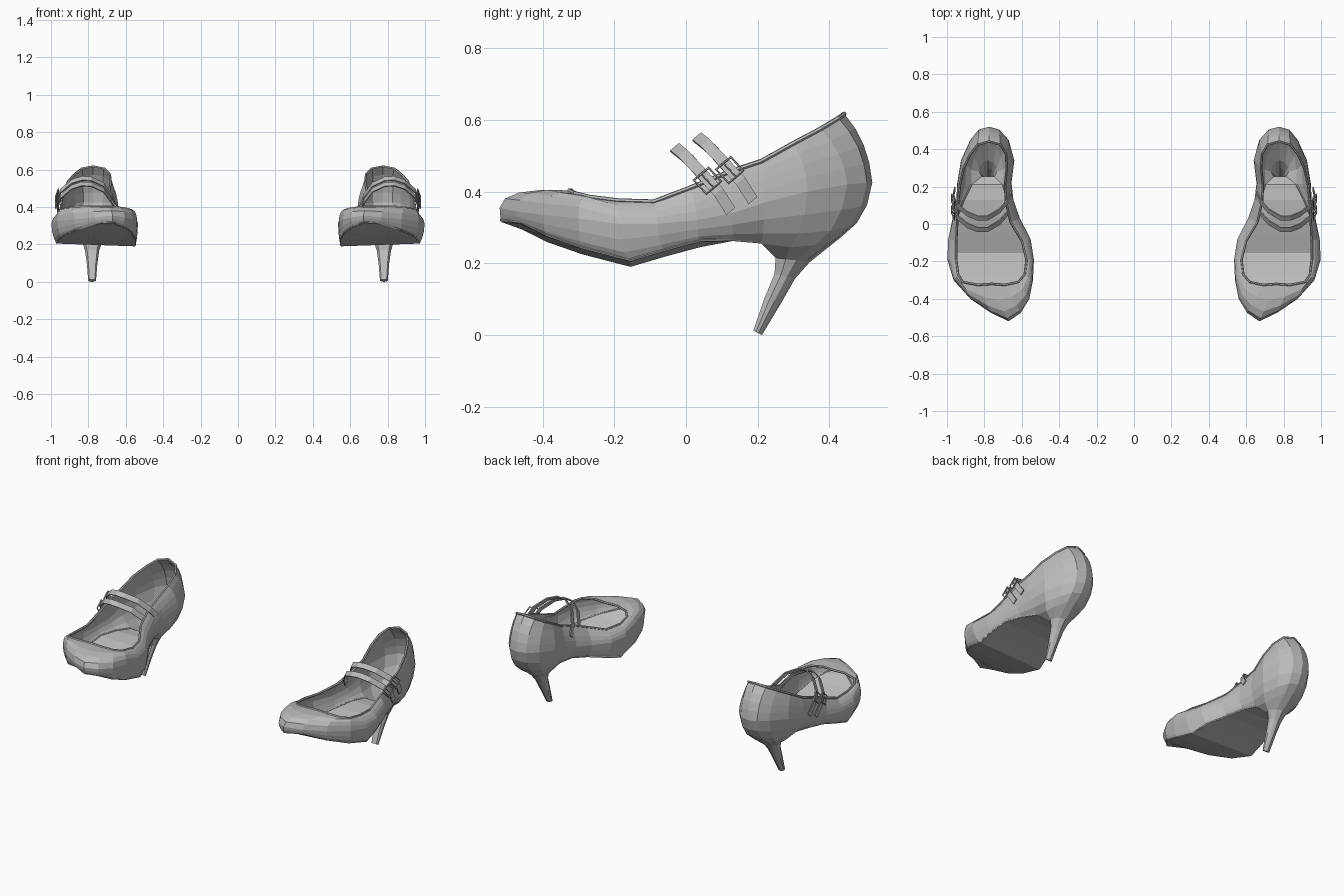
import bpy, bmesh
from mathutils import Vector

cube = bpy.data.objects.get("Cube")
if cube:
    bpy.data.objects.remove(cube, do_unlink=True)

grey = bpy.data.materials.new("grey leather")
grey.use_nodes = True
COLOR = (0.5, 0.5, 0.5, 1)
grey.diffuse_color = COLOR
grey.node_tree.nodes["Principled BSDF"].inputs["Base Color"].default_value = COLOR

# Stations from toe to heel: y, inner x, outer x, z
SOLE = [(-.515, .67, .67, .315), (-.46, .62, .76, .295), (-.39, .57, .865, .26),
        (-.29, .55, .945, .225), (-.155, .55, .97, .19), (-.06, .575, .965, .218),
        (.04, .635, .945, .245), (.13, .675, .91, .262), (.21, .7, .87, .255),
        (.29, .695, .875, .245), (.36, .705, .86, .25), (.415, .735, .825, .265),
        (.435, .78, .78, .275)]
WIDEST = [(-.52, .67, .67, .355), (-.475, .605, .765, .345), (-.4, .56, .875, .335),
          (-.3, .54, .965, .325), (-.19, .535, .998, .31), (-.08, .553, .993, .31),
          (.03, .61, .97, .32), (.13, .645, .95, .34), (.22, .655, .945, .37),
          (.34, .64, .925, .4), (.45, .67, .875, .42), (.505, .72, .83, .425),
          (.52, .775, .775, .425)]
RIM = [(-.32, .76, .76, .403), (-.325, .69, .835, .403), (-.31, .62, .915, .395),
       (-.27, .585, .94, .385), (-.19, .575, .95, .375), (-.09, .6, .95, .372),
       (.01, .66, .945, .41), (.12, .685, .94, .455), (.21, .69, .93, .485),
       (.3, .68, .91, .535), (.375, .685, .875, .575), (.425, .715, .835, .605),
       (.442, .775, .775, .617)]
# Heel rings: z, front y, back y, half width
HEEL = [(.215, .25, .345, .052), (.17, .247, .305, .038),
        (.1, .218, .265, .028), (.012, .188, .212, .021)]
HEEL_X = .78
DEPTH = (0, .3, .6, .85, 1)
WIDTH = (.7, 1, .95, .6, 0)
COUNT = 2 * (len(SOLE) - 1)
HEEL_START = 8

# Front strap path over the instep, outer side to inner side
STRAP = [(.958, .125, .345), (.966, .09, .4), (.948, .04, .455), (.89, -.008, .505),
         (.835, -.03, .523), (.785, -.03, .52), (.72, .008, .49),
         (.675, .06, .43), (.657, .1, .38)]
ACROSS = Vector((0, .76, .64))
ALONG = Vector((-.26, -.65, .71))
STEP = Vector((0, .062, .03))


def loop_points(stations, tilt=0):
    """Closed loop: toe, inner side, heel, outer side (raised by tilt at the front)."""
    inner = [Vector((xi, y, z)) for y, xi, xo, z in stations]
    outer = [Vector((xo, y, z + tilt * (y < .1))) for y, xi, xo, z in stations[1:-1]]
    return inner + outer[::-1]


SOLE_LOOP = loop_points(SOLE, .015)
WIDE_LOOP = loop_points(WIDEST)
RIM_LOOP = loop_points(RIM)


def bezier(a, c, b, t):
    return a * (1 - t) ** 2 + c * 2 * t * (1 - t) + b * t ** 2


def upper_rings():
    """Rings from the sole edge, out to the widest line, up to the rim."""
    low, high = [], []
    for s, w, r in zip(SOLE_LOOP, WIDE_LOOP, RIM_LOOP):
        c = s.lerp(w, .85)
        c.z = s.z + (w.z - s.z) * .3
        low.append(c)
        # full, domed toe box; straighter quarters
        lean, rise = (.03, 1.25) if w.y < -.2 else (.12, .6)
        c = w.lerp(r, lean)
        c.z = w.z + (r.z - w.z) * rise
        high.append(c)
    rings = [[bezier(s, c, w, t) for s, c, w in zip(SOLE_LOOP, low, WIDE_LOOP)]
             for t in (0, .33, .67)]
    rings += [[bezier(w, c, r, t) for w, c, r in zip(WIDE_LOOP, high, RIM_LOOP)]
              for t in (0, .25, .5, .75, 1)]
    return rings


def heel_ring(z, front, back, half):
    def point(i, side):
        return Vector((HEEL_X + side * half * WIDTH[i],
                       front + (back - front) * DEPTH[i], z - .012 * DEPTH[i]))
    ring = [point(i, -1) for i in range(len(DEPTH))]
    return ring + [point(i, 1) for i in range(len(DEPTH) - 2, -1, -1)]


def flip(p, side):
    return Vector((p[0] * side, p[1], p[2]))


def mesh_object(name, bm, thickness, offset):
    mesh = bpy.data.meshes.new(name)
    bm.to_mesh(mesh)
    bm.free()
    mesh.materials.append(grey)
    obj = bpy.data.objects.new(name, mesh)
    bpy.context.collection.objects.link(obj)
    mod = obj.modifiers.new("thickness", "SOLIDIFY")
    mod.thickness = thickness
    mod.offset = offset


def tube(name, points, radius, side, closed=True):
    curve = bpy.data.curves.new(name, "CURVE")
    curve.dimensions = "3D"
    curve.bevel_depth = radius
    curve.bevel_resolution = 1
    curve.use_fill_caps = True
    spline = curve.splines.new("POLY")
    spline.points.add(len(points) - 1)
    for sp, p in zip(spline.points, points):
        sp.co = (*flip(p, side), 1)
    spline.use_cyclic_u = closed
    spline.use_smooth = False
    curve.materials.append(grey)
    bpy.context.collection.objects.link(bpy.data.objects.new(name, curve))


def bridge(bm, a, b):
    for i in range(len(a)):
        j = (i + 1) % len(a)
        bm.faces.new((a[i], a[j], b[j], b[i]))


def shoe_body(prefix, side):
    """Upper, sole and hollow heel as one faceted shell."""
    bm = bmesh.new()

    def add(points):
        return [bm.verts.new(flip(p, side)) for p in points]

    rings = [add(r) for r in upper_rings()]
    for a, b in zip(rings, rings[1:]):
        bridge(bm, a, b)
    # sole strips from the toe back to the heel opening
    s = rings[0]
    bm.faces.new((s[0], s[COUNT - 1], s[1]))
    for k in range(1, HEEL_START):
        bm.faces.new((s[k], s[COUNT - k], s[COUNT - k - 1], s[k + 1]))
    # heel continues from the opening
    previous = s[HEEL_START:COUNT - HEEL_START + 1]
    for row in HEEL:
        ring = add(heel_ring(*row))
        bridge(bm, previous, ring)
        previous = ring
    tip = bm.faces.new(previous)
    bmesh.ops.recalc_face_normals(bm, faces=bm.faces[:])
    tip.normal_update()
    if tip.normal.z > 0:
        bmesh.ops.reverse_faces(bm, faces=bm.faces[:])
    mesh_object(prefix + "_shoe_body", bm, .006, -1)


def strap(name, shift, side):
    bm = bmesh.new()
    half = ACROSS * .016
    rows = [[bm.verts.new(flip(Vector(p) + shift + h, side)) for h in (-half, half)]
            for p in STRAP]
    for a, b in zip(rows, rows[1:]):
        bm.faces.new((a[0], a[1], b[1], b[0]))
    mesh_object(name, bm, .006, 0)


def buckle(name, shift, side):
    centre = Vector((.967, .06, .43)) + shift
    corners = [centre + ALONG * a * .027 + ACROSS * b * .027
               for a, b in ((-1, -1), (1, -1), (1, 1), (-1, 1))]
    tube(name + "_frame", corners, .004, side)
    tube(name + "_prong", [centre - ALONG * .027, centre + ALONG * .027],
         .002, side, closed=False)


for prefix, side in (("left", 1), ("right", -1)):
    shoe_body(prefix, side)
    tube(prefix + "_rim_piping", RIM_LOOP, .0065, side)
    front = SOLE_LOOP[COUNT - HEEL_START:] + SOLE_LOOP[:HEEL_START + 1]
    tube(prefix + "_sole_welt", [p + Vector((0, 0, .006)) for p in front],
         .005, side, closed=False)
    for label, shift in (("front", Vector()), ("back", STEP)):
        strap(f"{prefix}_{label}_strap", shift, side)
        buckle(f"{prefix}_{label}_buckle", shift, side)
